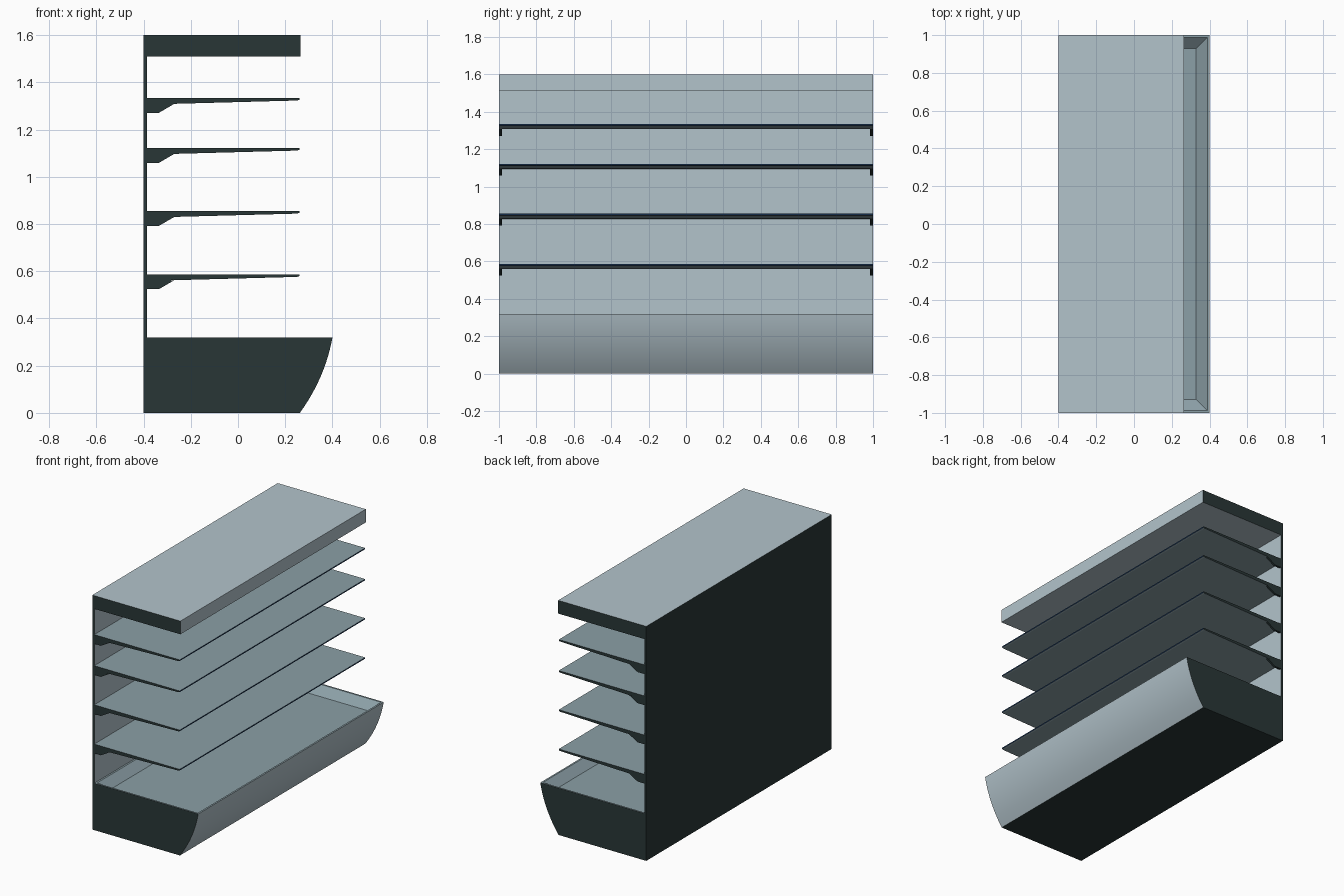
import bpy, bmesh

if "Cube" in bpy.data.objects:
    bpy.data.objects.remove(bpy.data.objects["Cube"])

def material(name, rgb):
    m = bpy.data.materials.new(name)
    m.diffuse_color = (*rgb, 1)
    m.use_nodes = True
    m.node_tree.nodes["Principled BSDF"].inputs["Base Color"].default_value = m.diffuse_color
    return m

LIGHT = material("light grey panel", (0.45, 0.55, 0.60))
DARK = material("dark green casing", (0.022, 0.037, 0.037))
SHELF = material("mid grey shelf", (0.26, 0.35, 0.385))
NAVY = material("navy shelf edge", (0.012, 0.045, 0.12))

def extrude(name, profile, y0, y1, mats, rule, shape=None):
    """Extrude an x-z profile along y; rule gives each face its material index."""
    bm = bmesh.new()
    base = bm.faces.new([bm.verts.new((x, y0, z)) for x, z in profile])
    ext = bmesh.ops.extrude_face_region(bm, geom=[base])["geom"]
    bmesh.ops.translate(bm, vec=(0, y1 - y0, 0),
                        verts=[v for v in ext if isinstance(v, bmesh.types.BMVert)])
    bmesh.ops.recalc_face_normals(bm, faces=bm.faces[:])
    bm.normal_update()
    for f in bm.faces:
        f.material_index = rule(f)
    if shape:
        shape(bm)
    me = bpy.data.meshes.new(name)
    bm.to_mesh(me)
    bm.free()
    for m in mats:
        me.materials.append(m)
    ob = bpy.data.objects.new(name, me)
    bpy.context.collection.objects.link(ob)
    return ob

# Casing: curved base, back wall and canopy in one C-shaped profile
N = 12
front_curve = []
for i in range(N + 1):
    t = i / N
    a, b, c = (1 - t) ** 2, 2 * t * (1 - t), t * t
    front_curve.append((0.262 * a + 0.37 * b + 0.40 * c, 0.15 * b + 0.32 * c))
profile = [(-0.40, 0)] + front_curve + [
    (-0.385, 0.32), (-0.385, 1.51), (0.265, 1.51), (0.265, 1.60), (-0.40, 1.60)]

def casing_rule(f):
    n, z = f.normal, f.calc_center_median().z
    outside = abs(n.y) > 0.9 or n.x < -0.9 or (n.z < -0.9 and z < 0.01)
    return 1 if outside else 0

def sink_basin(bm):
    # Sloped basin sunk into the top of the base
    top = [f for f in bm.faces
           if f.normal.z > 0.9 and abs(f.calc_center_median().z - 0.32) < 0.01]
    top[0].material_index = 2
    for thick, depth in ((0.012, 0), (0.06, 0)):
        bmesh.ops.inset_region(bm, faces=top, thickness=thick, depth=depth,
                               use_even_offset=True)
    for v in top[0].verts:
        v.co.z -= 0.05
    for f in bm.faces:
        c = f.calc_center_median()
        if f.normal.z > 0.3 and 0.26 < c.z < 0.325:
            f.material_index = 2

casing = extrude("casing", profile, -1, 1, [LIGHT, DARK, SHELF], casing_rule, sink_basin)
bpy.context.view_layer.objects.active = casing
casing.select_set(True)
bpy.ops.object.shade_smooth_by_angle(angle=0.4)

# Four tapered shelves with an end bracket on each side
def shelf_rule(f):
    if abs(f.normal.y) > 0.9:
        return 1
    return 2 if f.normal.x > 0.9 else 0

for i, z in enumerate((0.587, 0.855, 1.122, 1.334), 1):
    extrude(f"shelf_{i}",
            [(-0.386, z - 0.027), (-0.27, z - 0.025), (0.25, z - 0.011),
             (0.26, z - 0.008), (0.26, z), (-0.386, z)],
            -1, 1, [SHELF, DARK, NAVY], shelf_rule)
    for side, y in (("front", -1.0), ("rear", 0.985)):
        extrude(f"shelf_{i}_{side}_bracket",
                [(-0.386, z - 0.0265), (-0.386, z - 0.063),
                 (-0.335, z - 0.063), (-0.27, z - 0.0252)],
                y, y + 0.015, [DARK], lambda f: 0)
